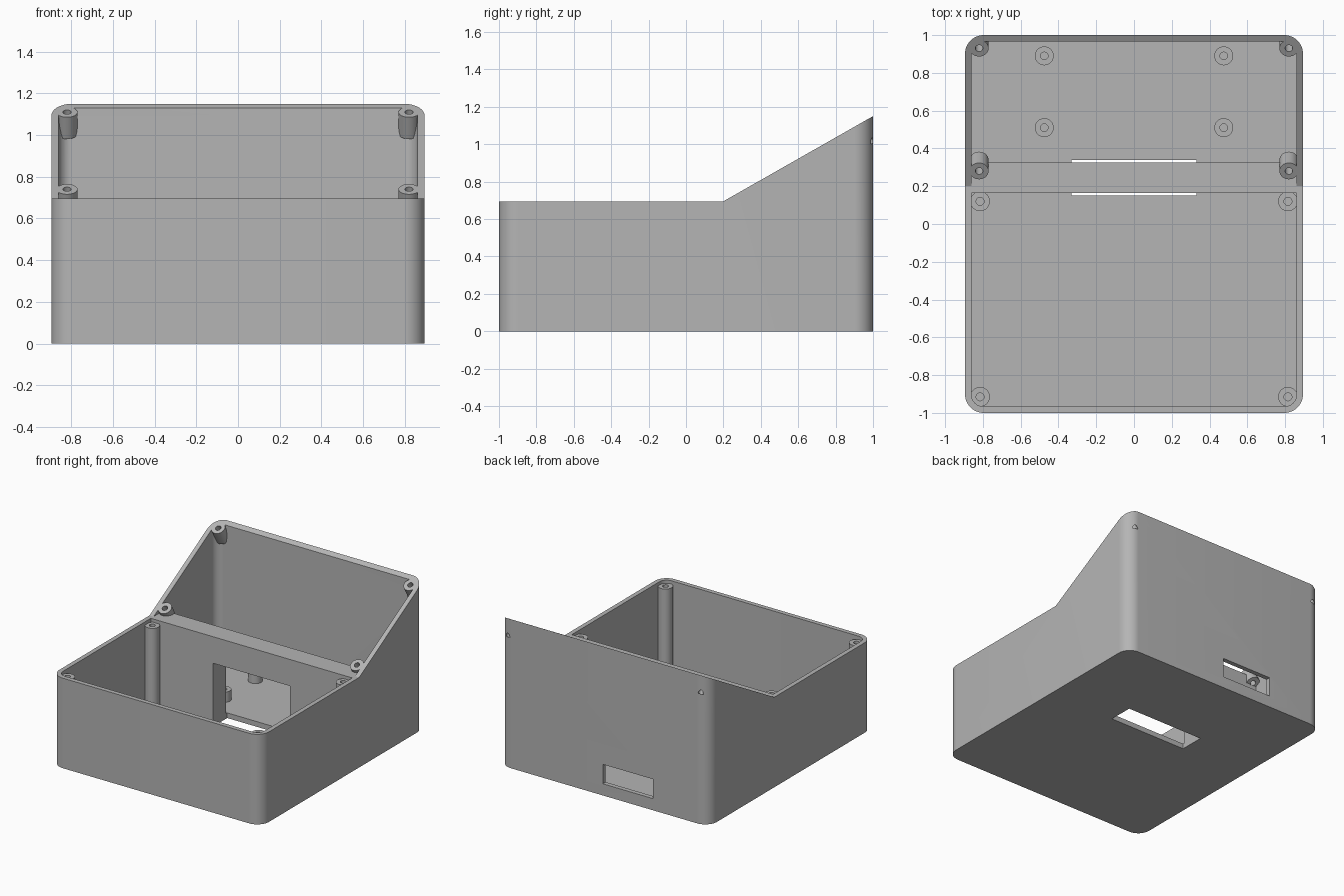
import bpy, bmesh, math
from mathutils import Matrix, Vector

cube = bpy.data.objects.get("Cube")
if cube:
    bpy.data.objects.remove(cube, do_unlink=True)

# Main dimensions
HALF_X, WALL, FLOOR = 0.895, 0.035, 0.04
LOW, HIGH, BEND = 0.695, 1.15, 0.2
SLOPE = math.atan2(HIGH - LOW, 1 - BEND)
POST_LEN = 0.12

grey = bpy.data.materials.new("matte_grey")
grey.use_nodes = True
grey.diffuse_color = (0.46, 0.46, 0.46, 1)
bsdf = next(n for n in grey.node_tree.nodes if n.type == 'BSDF_PRINCIPLED')
bsdf.inputs["Base Color"].default_value = grey.diffuse_color
bsdf.inputs["Roughness"].default_value = 0.6

helpers = []


def finish(name, bm, helper=False):
    bmesh.ops.recalc_face_normals(bm, faces=bm.faces)
    mesh = bpy.data.meshes.new(name)
    bm.to_mesh(mesh)
    bm.free()
    mesh.materials.append(grey)
    obj = bpy.data.objects.new(name, mesh)
    bpy.context.scene.collection.objects.link(obj)
    if helper:
        obj.hide_render = True
        helpers.append(obj)
    return obj


def prism(name, points, direction, helper=False):
    """Extrude a closed outline along a direction."""
    bm = bmesh.new()
    face = bm.faces.new([bm.verts.new(p) for p in points])
    new = bmesh.ops.extrude_face_region(bm, geom=[face])["geom"]
    verts = [v for v in new if isinstance(v, bmesh.types.BMVert)]
    bmesh.ops.translate(bm, verts=verts, vec=Vector(direction))
    return finish(name, bm, helper)


def box(name, lo, hi, helper=False):
    outline = [(lo[0], lo[1], lo[2]), (hi[0], lo[1], lo[2]),
               (hi[0], hi[1], lo[2]), (lo[0], hi[1], lo[2])]
    return prism(name, outline, (0, 0, hi[2] - lo[2]), helper)


def rounded_block(name, hx, hy, r, z0, z1, helper=False):
    pts, n = [], 12
    for q, (sx, sy) in enumerate([(1, 1), (-1, 1), (-1, -1), (1, -1)]):
        for i in range(n + 1):
            a = math.pi / 2 * (q + i / n)
            pts.append((sx * (hx - r) + r * math.cos(a),
                        sy * (hy - r) + r * math.sin(a), z0))
    return prism(name, pts, (0, 0, z1 - z0), helper)


def rod(name, top, radius, length, tilt=0.0, over=0.0, helper=False):
    """Cylinder hanging from its top centre, tilted about x."""
    bm = bmesh.new()
    m = (Matrix.Translation(top) @ Matrix.Rotation(tilt, 4, 'X')
         @ Matrix.Translation((0, 0, (over - length) / 2)))
    bmesh.ops.create_cone(bm, cap_ends=True, segments=32, radius1=radius,
                          radius2=radius, depth=length + over, matrix=m)
    return finish(name, bm, helper)


def boolean(obj, other, operation='DIFFERENCE'):
    mod = obj.modifiers.new(operation.lower(), 'BOOLEAN')
    mod.operation, mod.object, mod.solver = operation, other, 'EXACT'


# Shell: rounded block trimmed by the side profile, then hollowed
shell = rounded_block("enclosure_shell", HALF_X, 1, 0.1, 0, 1.4)
envelope = rounded_block("envelope_helper", HALF_X - 0.002, 0.998, 0.098, -0.1, 1.5, True)
rise = math.tan(SLOPE)
profile = [(-1.2, -0.2), (1.2, -0.2), (1.2, LOW + rise), (BEND, LOW), (-1.2, LOW)]
side = prism("side_profile_helper", [(-2, y, z) for y, z in profile], (4, 0, 0), True)
cavity = rounded_block("cavity_cutter", HALF_X - WALL, 1 - WALL, 0.06, FLOOR, 1.6, True)
boolean(shell, side, 'INTERSECT')
boolean(shell, cavity)

# Thick divider between the two compartments
divider = box("divider", (WALL - HALF_X, 0.165, FLOOR), (HALF_X - WALL, 0.325, LOW))

# Cable window through floor and divider, and socket opening in the back
window = box("window_cutter", (-0.33, 0.15, -0.1), (0.33, 0.34, 0.49), True)
socket = box("socket_cutter", (-0.42, 0.9, 0.09), (0.01, 1.1, 0.24), True)
boolean(shell, window)
boolean(divider, window)
boolean(shell, socket)

parts = [shell, divider]
for sx, label in ((1, "left"), (-1, "right")):
    # Tall lid posts in the front compartment
    for y, place in ((-0.915, "front"), (0.12, "rear")):
        post = rod(f"lid_post_{place}_{label}", (sx * 0.815, y, 0.67), 0.052, 0.67 - FLOOR)
        hole = rod("hole_cutter", (sx * 0.815, y, 0.67), 0.021, 0.3, 0, 0.05, True)
        boolean(post, hole)
        boolean(post, envelope, 'INTERSECT')
        parts.append(post)

    # Short posts square to the sloping panel
    for y, place, target in ((0.28, "lower", divider), (0.93, "upper", shell)):
        top = (sx * 0.82, y, LOW + (y - BEND) * rise)
        post = rod(f"panel_post_{place}_{label}", top, 0.05, POST_LEN, SLOPE)
        hole = rod("hole_cutter", top, 0.02, POST_LEN + 0.004, SLOPE, 0.05, True)
        boolean(post, hole)
        boolean(post, envelope, 'INTERSECT')
        boolean(target, hole)
        parts.append(post)

    # Board standoffs on the rear floor
    for y, place in ((0.51, "front"), (0.89, "rear")):
        top = (sx * 0.475, y, FLOOR + 0.08)
        stand = rod(f"standoff_{place}_{label}", top, 0.05, 0.08)
        hole = rod("hole_cutter", top, 0.02, 0.07, 0, 0.05, True)
        boolean(stand, hole)
        parts.append(stand)

# Bake the cuts, drop the cutters, shade smooth with sharp edges
bpy.context.view_layer.update()
graph = bpy.context.evaluated_depsgraph_get()
baked = [bpy.data.meshes.new_from_object(p.evaluated_get(graph)) for p in parts]
for part, mesh in zip(parts, baked):
    part.modifiers.clear()
    part.data = mesh
    mesh.materials.clear()
    mesh.materials.append(grey)
    for poly in mesh.polygons:
        poly.material_index = 0
for h in helpers:
    bpy.data.objects.remove(h, do_unlink=True)
bpy.ops.object.select_all(action='DESELECT')
for part in parts:
    part.select_set(True)
bpy.context.view_layer.objects.active = shell
bpy.ops.object.shade_smooth_by_angle(angle=math.radians(20))
